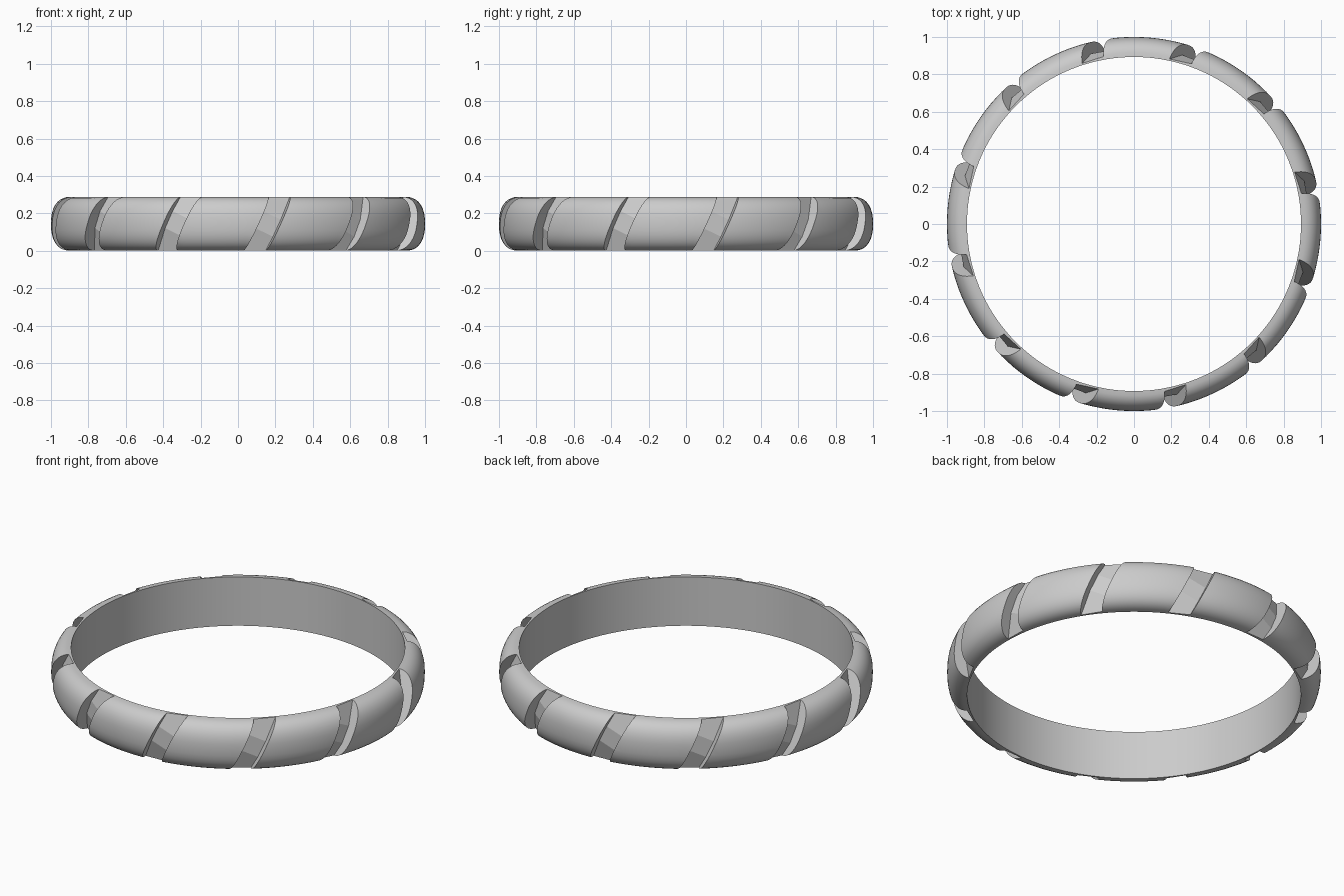
import bpy, bmesh, math
from mathutils import Matrix, Vector

if "Cube" in bpy.data.objects:
    bpy.data.objects.remove(bpy.data.objects["Cube"])

H = 0.288          # band height
R_IN, R_OUT = 0.893, 1.0
SEGS = 144
GROOVES = 12

grey = bpy.data.materials.new("light_grey")
grey.diffuse_color = (0.6, 0.6, 0.6, 1)
grey.use_nodes = True
grey.node_tree.nodes["Principled BSDF"].inputs["Base Color"].default_value = grey.diffuse_color


def make_object(name, bm):
    bmesh.ops.recalc_face_normals(bm, faces=bm.faces)
    mesh = bpy.data.meshes.new(name)
    bm.to_mesh(mesh)
    bm.free()
    mesh.materials.append(grey)
    ob = bpy.data.objects.new(name, mesh)
    bpy.context.collection.objects.link(ob)
    return ob


# band: flat inside, domed outside
profile = []
N = 18
for i in range(N + 1):
    a = -math.pi / 2 + math.pi * i / N
    c, s = max(math.cos(a), 0), math.sin(a)
    e = 2 / 2.4
    r = R_IN + (R_OUT - R_IN) * c ** e
    profile.append((r, H / 2 * (1 + math.copysign(abs(s) ** e, s))))
bm = bmesh.new()
rings = []
for k in range(SEGS):
    a = 2 * math.pi * k / SEGS
    rings.append([bm.verts.new((r * math.cos(a), r * math.sin(a), z)) for r, z in profile])
for k in range(SEGS):
    p, q = rings[k], rings[(k + 1) % SEGS]
    for i in range(N + 1):
        j = (i + 1) % (N + 1)
        bm.faces.new((p[i], q[i], q[j], p[j]))
band = make_object("band", bm)

# slanted groove cutters: three flat floor facets each
floor = [(-0.24, 0.875), (-0.05, 0.937), (0.05, 0.937), (0.24, 0.875)]
section = floor + [(0.24, 1.1), (-0.24, 1.1)]     # (along groove, radius)
bm = bmesh.new()
half = 0.054
tilt = Matrix.Rotation(math.radians(25), 4, 'Y')
for g in range(GROOVES):
    ang = math.radians(9.8 + 30 * g)
    m = Matrix.Rotation(ang, 4, 'Z') @ Matrix.Translation((0, 0, H / 2)) @ tilt
    sides = [[bm.verts.new(m @ Vector((x, -r, u))) for u, r in section] for x in (-half, half)]
    bm.faces.new(sides[0])
    bm.faces.new(sides[1][::-1])
    n = len(section)
    for i in range(n):
        j = (i + 1) % n
        bm.faces.new((sides[0][i], sides[1][i], sides[1][j], sides[0][j]))
cutter = make_object("groove_cutter", bm)
cutter.hide_render = True

# cut the grooves and shade smooth with sharp edges
mod = band.modifiers.new("grooves", 'BOOLEAN')
mod.operation = 'DIFFERENCE'
mod.solver = 'EXACT'
mod.object = cutter
bpy.context.view_layer.objects.active = band
band.select_set(True)
bpy.ops.object.modifier_apply(modifier=mod.name)
bpy.data.objects.remove(cutter)
bpy.ops.object.shade_smooth_by_angle(angle=math.radians(15))
